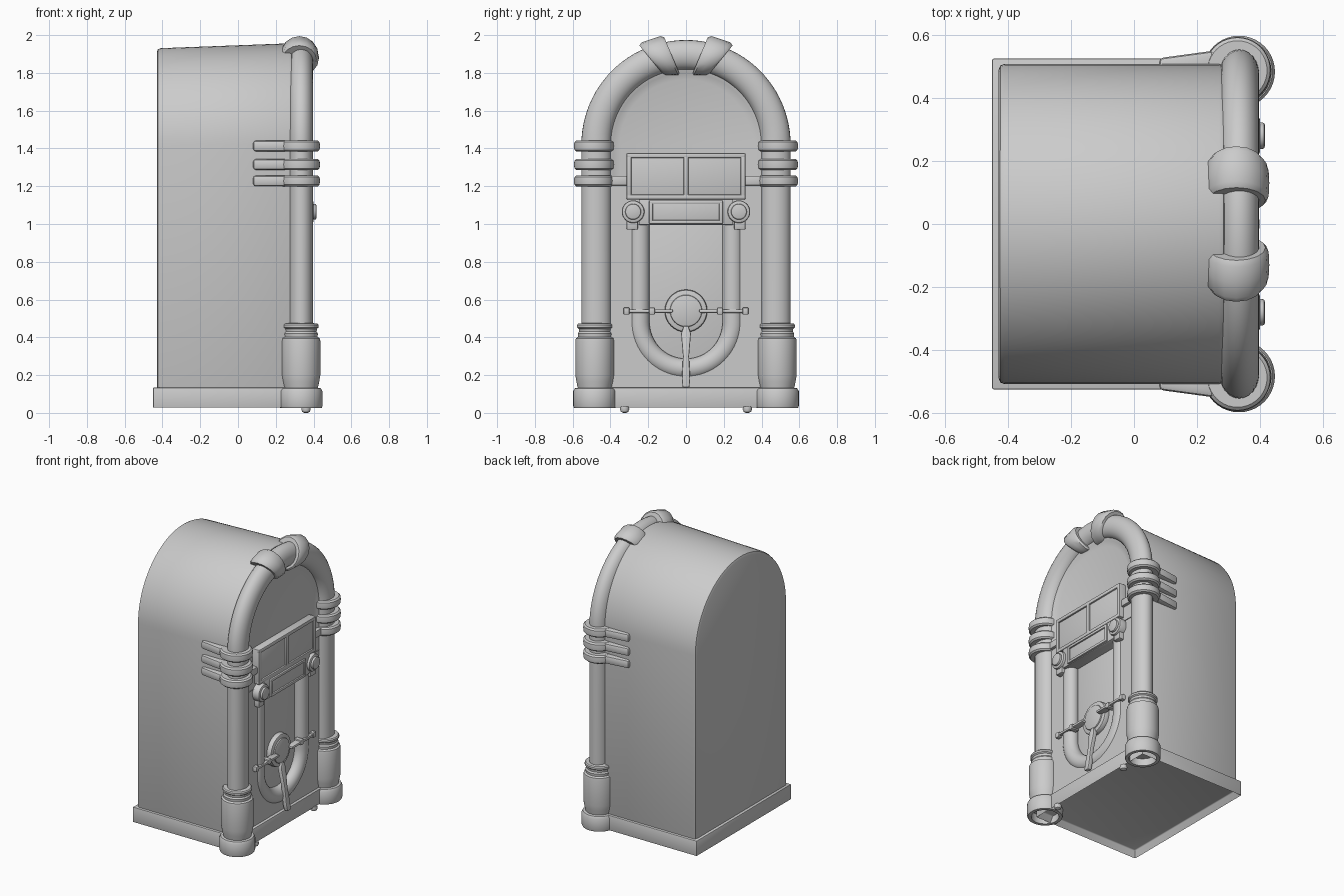
import bpy, bmesh, math
from mathutils import Vector

if "Cube" in bpy.data.objects:
    bpy.data.objects.remove(bpy.data.objects["Cube"])

grey = bpy.data.materials.new("light_grey")
grey.diffuse_color = (0.6, 0.6, 0.6, 1)
grey.use_nodes = True
grey.node_tree.nodes["Principled BSDF"].inputs["Base Color"].default_value = grey.diffuse_color


def finish(name, bm, bevel=0.0, seg=2):
    bmesh.ops.recalc_face_normals(bm, faces=bm.faces)
    if bevel:
        sharp = [e for e in bm.edges if len(e.link_faces) == 2 and e.calc_face_angle(0) > 0.6]
        bmesh.ops.bevel(bm, geom=sharp, offset=bevel, segments=seg, profile=0.5, affect='EDGES')
    me = bpy.data.meshes.new(name)
    bm.to_mesh(me)
    bm.free()
    me.materials.append(grey)
    for p in me.polygons:
        p.use_smooth = True
    me.set_sharp_from_angle(angle=math.radians(38))
    ob = bpy.data.objects.new(name, me)
    bpy.context.collection.objects.link(ob)
    return ob


def loft(name, rings, bevel=0.0, caps=True):
    bm = bmesh.new()
    vs = [[bm.verts.new(p) for p in r] for r in rings]
    n = len(rings[0])
    for a, b in zip(vs, vs[1:]):
        for i in range(n):
            j = (i + 1) % n
            bm.faces.new((a[i], a[j], b[j], b[i]))
    if caps:
        bm.faces.new(vs[0])
        bm.faces.new(vs[-1])
    return finish(name, bm, bevel)


def prism(name, pts, x0, x1, bevel=0.0, pts1=None):
    # outline in (y, z), extruded along x
    return loft(name, [[(x0, y, z) for y, z in pts], [(x1, y, z) for y, z in (pts1 or pts)]], bevel)


def box(name, x0, x1, y0, y1, z0, z1, bevel=0.006):
    return prism(name, [(y0, z0), (y1, z0), (y1, z1), (y0, z1)], x0, x1, bevel)


def disc(name, y, z, r, x0, x1, bevel=0.01):
    return prism(name, [(y + r * math.cos(t * math.pi / 16), z + r * math.sin(t * math.pi / 16))
                        for t in range(32)], x0, x1, bevel)


def lathe(name, prof, x, y, n=40):
    return loft(name, [[(x + r * math.cos(2 * math.pi * i / n), y + r * math.sin(2 * math.pi * i / n), z)
                        for i in range(n)] for r, z in prof])


def sweep(name, path, x, rx, rn, n=24):
    # elliptical section swept along a (y, z) path
    rings = []
    for k, p in enumerate(path):
        a, b = Vector(path[max(k - 1, 0)]), Vector(path[min(k + 1, len(path) - 1)])
        t = (b - a).normalized()
        rings.append([(x + rx * math.cos(q), p[0] - t.y * rn * math.sin(q), p[1] + t.x * rn * math.sin(q))
                      for q in (2 * math.pi * i / n for i in range(n))])
    return loft(name, rings)


def arc(cz, ry, rz, a0, a1, n):
    return [(ry * math.cos(math.radians(a0 + (a1 - a0) * i / n)),
             cz + rz * math.sin(math.radians(a0 + (a1 - a0) * i / n))) for i in range(n + 1)]


def arch(w, top, z0=0.1, cz=1.42):
    return [(w, z0)] + arc(cz, w, top - cz, 0, 180, 48) + [(-w, z0)]


# cabinet, slightly taller towards the front
prism("cabinet", arch(0.508, 1.93), -0.43, 0.29, 0.02, arch(0.508, 1.957))

# arched panel, coved where it meets the tube, and the lower front with its U-shaped recess
cove = [(0.44, 1.86, 0.25), (0.43, 1.85, 0.355), (0.405, 1.825, 0.353), (0.385, 1.80, 0.343), (0.35, 1.765, 0.334)]
loft("arched_panel", [[(x, y, z) for y, z in arch(w, top, 1.1)] for w, top, x in cove])
box("recessed_panel", 0.25, 0.302, -0.27, 0.27, 0.15, 1.12)
prism("lower_front_surround", [(-0.42, 0.1), (-0.42, 1.25), (-0.247, 1.25)]
      + arc(0.48, 0.247, 0.247, 180, 360, 24) + [(0.247, 1.25), (0.42, 1.25), (0.42, 0.1)], 0.28, 0.35)

# base skirt, hollow underneath
bm = bmesh.new()
bmesh.ops.create_cube(bm, size=1)
for v in bm.verts:
    v.co = Vector((-0.04 + v.co.x * 0.82, v.co.y * 1.05, 0.08 + v.co.z * 0.108))
bottom = [f for f in bm.faces if f.calc_center_median().z < 0.04]
bmesh.ops.inset_region(bm, faces=bottom, thickness=0.025)
for v in bottom[0].verts:
    v.co.z += 0.05
finish("base_skirt", bm, 0.006)

# arched tube
sweep("arched_tube", [(0.475, 0.45)] + arc(1.42, 0.475, 0.475, 0, 180, 48) + [(-0.475, 0.45)],
      0.334, 0.063, 0.079)

for s, side in ((-1, "left"), (1, "right")):
    # tilted crown clasp, lofted from the middle edge to the outer edge
    rings = []
    for t, k in ((0, 0.9), (0.12, 1), (0.5, 1.02), (0.85, 1), (1, 0.88)):
        top = Vector((0.12 + 0.135 * t, 2.0 - 0.045 * t))
        low = Vector((0.03 + 0.085 * t, 1.785))
        mid, half = (top + low) / 2, (top - low) / 2 * min(k, 1)
        rings.append([(0.325 + 0.102 * k * math.cos(q), s * (mid.x + half.x * math.sin(q)),
                       mid.y + half.y * math.sin(q)) for q in (math.pi * i / 8 for i in range(16))])
    loft("crown_clasp_" + side, rings)
    # column foot and sleeve
    lathe("column_foot_" + side,
          [(0.088, 0.085), (0.088, 0.026), (0.11, 0.026), (0.114, 0.036), (0.114, 0.115), (0.106, 0.13),
           (0.09, 0.133), (0.097, 0.165), (0.103, 0.2), (0.103, 0.38), (0.1, 0.395), (0.088, 0.402),
           (0.09, 0.42), (0.083, 0.43), (0.085, 0.445), (0.094, 0.452), (0.094, 0.465), (0.088, 0.472),
           (0.06, 0.476)], 0.333, s * 0.483)
    # three bands wrapped round the column and back along the cabinet
    for i, z in enumerate((1.228, 1.315, 1.413)):
        lathe("column_band_%s_%d" % (side, i + 1),
              [(0.07, z - 0.029), (0.094, z - 0.029), (0.104, z - 0.02), (0.106, z), (0.104, z + 0.02),
               (0.094, z + 0.029), (0.07, z + 0.029)], 0.328, s * 0.487)
        y0, y1 = sorted((s * 0.47, s * 0.528))
        strip = box("band_strip_%s_%d" % (side, i + 1), 0.08, 0.27, y0, y1, z - 0.028, z + 0.028, 0.014)
        for v in strip.data.vertices:      # flare outwards to the column
            if abs(v.co.y) > 0.5 and v.co.x > 0.2:
                v.co.y += s * 0.022
    # small front feet
    lathe("small_foot_" + side, [(0.008, 0.0), (0.02, 0.006), (0.025, 0.02), (0.022, 0.035)],
          0.36, s * 0.325, 16)
    # selector knobs with tabs, and wings joining the panel to the column
    disc("knob_" + side, s * 0.28, 1.065, 0.06, 0.3, 0.4)
    disc("knob_cap_" + side, s * 0.28, 1.065, 0.042, 0.39, 0.415, 0.008)
    box("knob_tab_" + side, 0.3, 0.385, s * 0.285 - 0.03, s * 0.285 + 0.03, 0.97, 1.03)
    box("panel_wing_" + side, 0.3, 0.37, s * 0.36 - 0.06, s * 0.36 + 0.06, 1.205, 1.255)
    # rod beside the medallion
    box("rod_" + side, 0.325, 0.373, s * 0.2 - 0.13, s * 0.2 + 0.13, 0.53, 0.548)
    for k, y in enumerate((0.18, 0.315)):
        box("rod_end_%s_%d" % (side, k), 0.32, 0.376, s * y - 0.016, s * y + 0.016, 0.52, 0.558)


def framed_panel(name, y, z0, z1, x0, x1, t, dividers=()):
    # backing plate with raised border bars
    box(name + "_plate", 0.3, x0, -y, y, z0, z1)
    box(name + "_top_bar", 0.3, x1, -y, y, z1 - t, z1)
    box(name + "_bottom_bar", 0.3, x1, -y, y, z0, z0 + t)
    for i, c in enumerate((-y + t / 2, y - t / 2) + tuple(dividers)):
        box("%s_upright_%d" % (name, i + 1), 0.3, x1, c - t / 2, c + t / 2, z0, z1)


# title panel and coin panel
framed_panel("title_panel", 0.315, 1.13, 1.375, 0.375, 0.386, 0.026, (0.0,))
box("coin_panel", 0.29, 0.382, -0.25, 0.25, 0.995, 1.14)
framed_panel("coin_slot", 0.195, 1.0, 1.125, 0.384, 0.394, 0.02)

# U-shaped tube on the lower front
sweep("u_tube", [(-0.247, 1.0)] + arc(0.48, 0.247, 0.247, 180, 360, 36) + [(0.247, 1.0)],
      0.316, 0.049, 0.054)

# medallion and lever
disc("medallion", 0, 0.54, 0.113, 0.28, 0.336, 0.012)
disc("medallion_disc", 0, 0.54, 0.085, 0.32, 0.345, 0.008)
lever = prism("lever", [(-0.012, 0.46), (-0.026, 0.42), (-0.016, 0.3), (-0.022, 0.18), (-0.018, 0.135),
                        (0.018, 0.135), (0.022, 0.18), (0.016, 0.3), (0.026, 0.42), (0.012, 0.46)],
              0.32, 0.35, 0.006)
for v in lever.data.vertices:              # lean outwards over the tube
    v.co.x += 0.15 * (0.46 - v.co.z)
